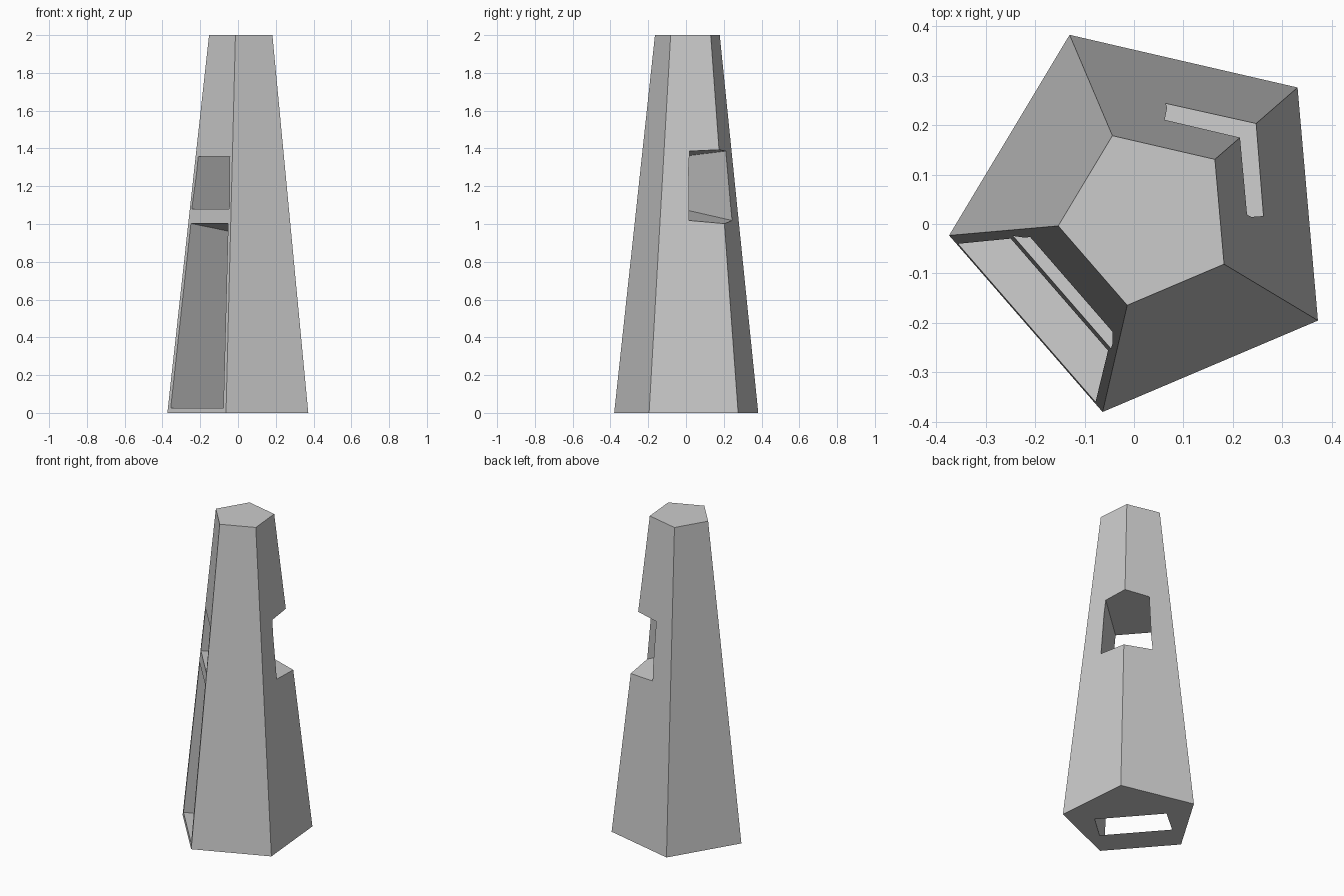
import bpy, bmesh, math
from mathutils import Vector

if "Cube" in bpy.data.objects:
    bpy.data.objects.remove(bpy.data.objects["Cube"])

CX, CY = 0.027, 0.012            # axis of the tower
ANG = math.radians(41.0)         # direction of the notched corner
AXIS = Vector((math.cos(ANG), math.sin(ANG), 0))
SIDE = Vector((math.sin(ANG), -math.cos(ANG), 0))


def local(a, s, z):
    """Point from depth along the corner axis, sideways offset and height."""
    return Vector((CX, CY, z)) + AXIS * a + SIDE * s


def loft(name, ring_a, ring_b):
    """Closed solid between two matching rings."""
    bm = bmesh.new()
    a = [bm.verts.new(p) for p in ring_a]
    b = [bm.verts.new(p) for p in ring_b]
    n = len(a)
    bm.faces.new(a[::-1])
    bm.faces.new(b)
    for i in range(n):
        j = (i + 1) % n
        bm.faces.new((a[i], a[j], b[j], b[i]))
    bmesh.ops.recalc_face_normals(bm, faces=bm.faces)
    me = bpy.data.meshes.new(name)
    bm.to_mesh(me)
    bm.free()
    ob = bpy.data.objects.new(name, me)
    bpy.context.collection.objects.link(ob)
    return ob


def pentagon(r, z):
    return [(CX + r * math.cos(ANG + k * math.tau / 5),
             CY + r * math.sin(ANG + k * math.tau / 5), z) for k in range(5)]


def cut(target, cutter):
    cutter.hide_render = True
    mod = target.modifiers.new("cut", 'BOOLEAN')
    mod.operation = 'DIFFERENCE'
    mod.solver = 'EXACT'
    mod.object = cutter
    bpy.context.view_layer.objects.active = target
    bpy.ops.object.modifier_apply(modifier=mod.name)
    bpy.data.objects.remove(cutter)


# tapered five-sided tower
tower = loft("tower", pentagon(0.4025, 0), pentagon(0.181, 2))


# upper window: flaring tunnel from the flat face through the opposite corner
def window_ring(a):
    low = 1.08 - 0.15 * (a + 0.229)
    high = 1.357 + 0.08 * (a + 0.204)
    return [local(a, -0.151, low), local(a, 0.151, low),
            local(a, 0.127, high), local(a, -0.127, high)]


cut(tower, loft("window_cutter", window_ring(-0.4), window_ring(0.5)))


# tall lower opening: sloping pocket that breaks out through the base
def door_ring(d):
    drop = 0.155 * d
    return [local(-0.323 + d, -0.212, 0.027 - drop),
            local(-0.323 + d, 0.212, 0.027 - drop),
            local(-0.236 + d, 0.15, 1.003 - drop),
            local(-0.236 + d, -0.15, 1.003 - drop)]


cut(tower, loft("door_cutter", door_ring(-0.1), door_ring(0.36)))
